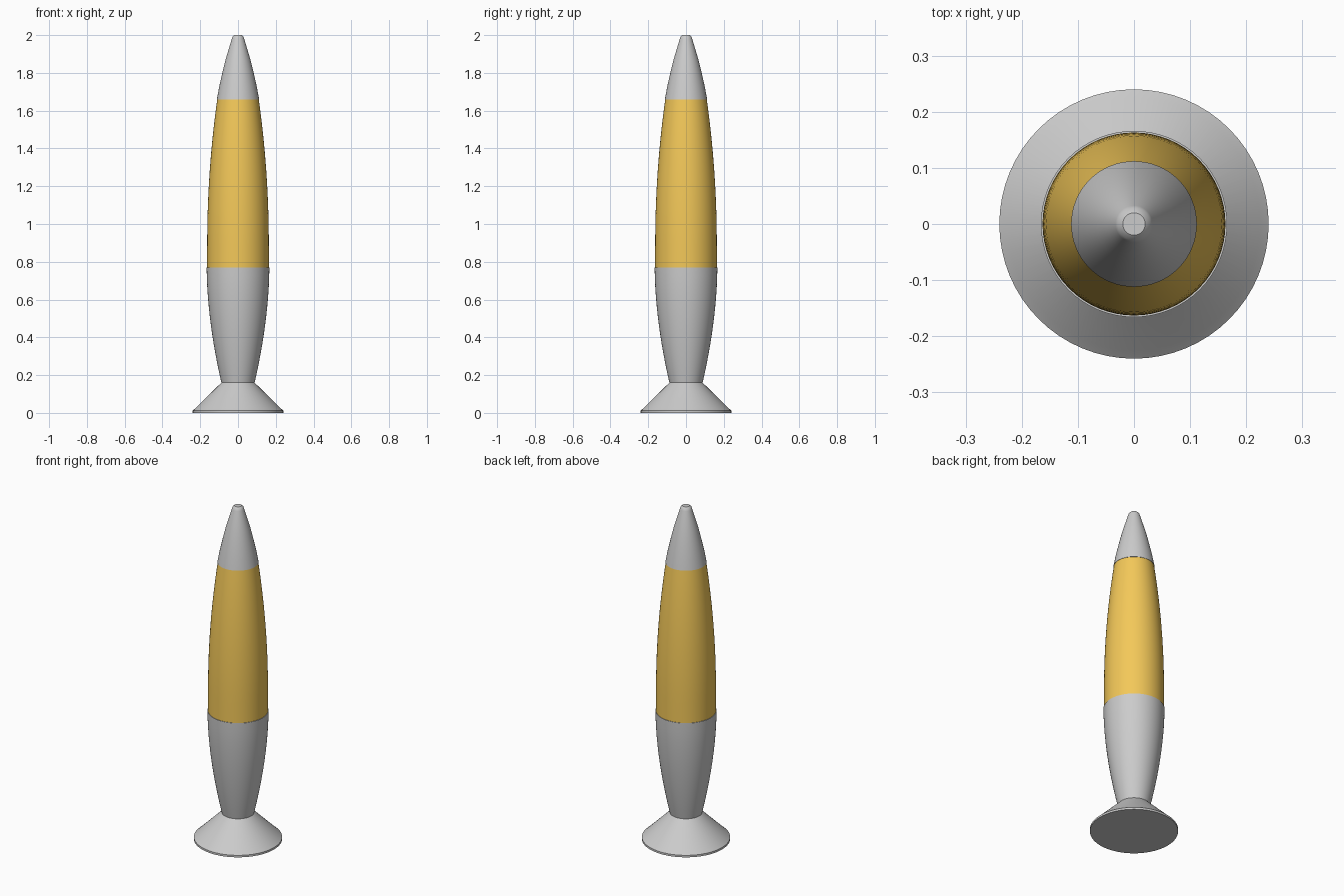
import bpy, bmesh, math

if "Cube" in bpy.data.objects:
    bpy.data.objects.remove(bpy.data.objects["Cube"])

SEGMENTS = 64


def lathe(name, profile, color=None):
    """Spin an (r, z) profile, listed bottom to top, into a capped solid."""
    bm = bmesh.new()
    rings = []
    for r, z in profile:
        rings.append([bm.verts.new((r * math.cos(a), r * math.sin(a), z))
                      for a in (2 * math.pi * i / SEGMENTS for i in range(SEGMENTS))])
    for lo, hi in zip(rings, rings[1:]):
        for i in range(SEGMENTS):
            j = (i + 1) % SEGMENTS
            bm.faces.new((lo[i], lo[j], hi[j], hi[i]))
    bm.faces.new(rings[0][::-1])
    bm.faces.new(rings[-1])
    mesh = bpy.data.meshes.new(name)
    bm.to_mesh(mesh)
    bm.free()
    obj = bpy.data.objects.new(name, mesh)
    bpy.context.collection.objects.link(obj)
    if color:
        mat = bpy.data.materials.new(name)
        mat.diffuse_color = color
        mat.use_nodes = True
        mat.node_tree.nodes["Principled BSDF"].inputs["Base Color"].default_value = mat.diffuse_color
        mesh.materials.append(mat)
    bpy.ops.object.select_all(action='DESELECT')
    obj.select_set(True)
    bpy.context.view_layer.objects.active = obj
    bpy.ops.object.shade_smooth_by_angle(angle=math.radians(35))
    return obj


def bulge(z0, z1, steps, radius):
    """Sample a curved side between two heights."""
    zs = [z0 + (z1 - z0) * i / steps for i in range(steps + 1)]
    return [(radius(z), z) for z in zs]


# Flared foot
lathe("foot", [(0.24, 0), (0.24, 0.012), (0.225, 0.025), (0.088, 0.16)])

# Metal cup holding the glass
lathe("lower_body", bulge(0.16, 0.77, 12,
      lambda z: 0.166 - 0.078 * ((0.77 - z) / 0.61) ** 1.8))

# Coloured glass vessel
lathe("glass", bulge(0.77, 1.66, 16,
      lambda z: 0.163 - 0.053 * (max(z - 0.9, 0) / 0.76) ** 2),
      (0.9, 0.58, 0.1, 1))

# Pointed cap with a rounded tip
lathe("cap", [(0.112, 1.66), (0.099, 1.73), (0.083, 1.80), (0.066, 1.87),
              (0.048, 1.93), (0.033, 1.98), (0.029, 1.992), (0.02, 2.0)])
